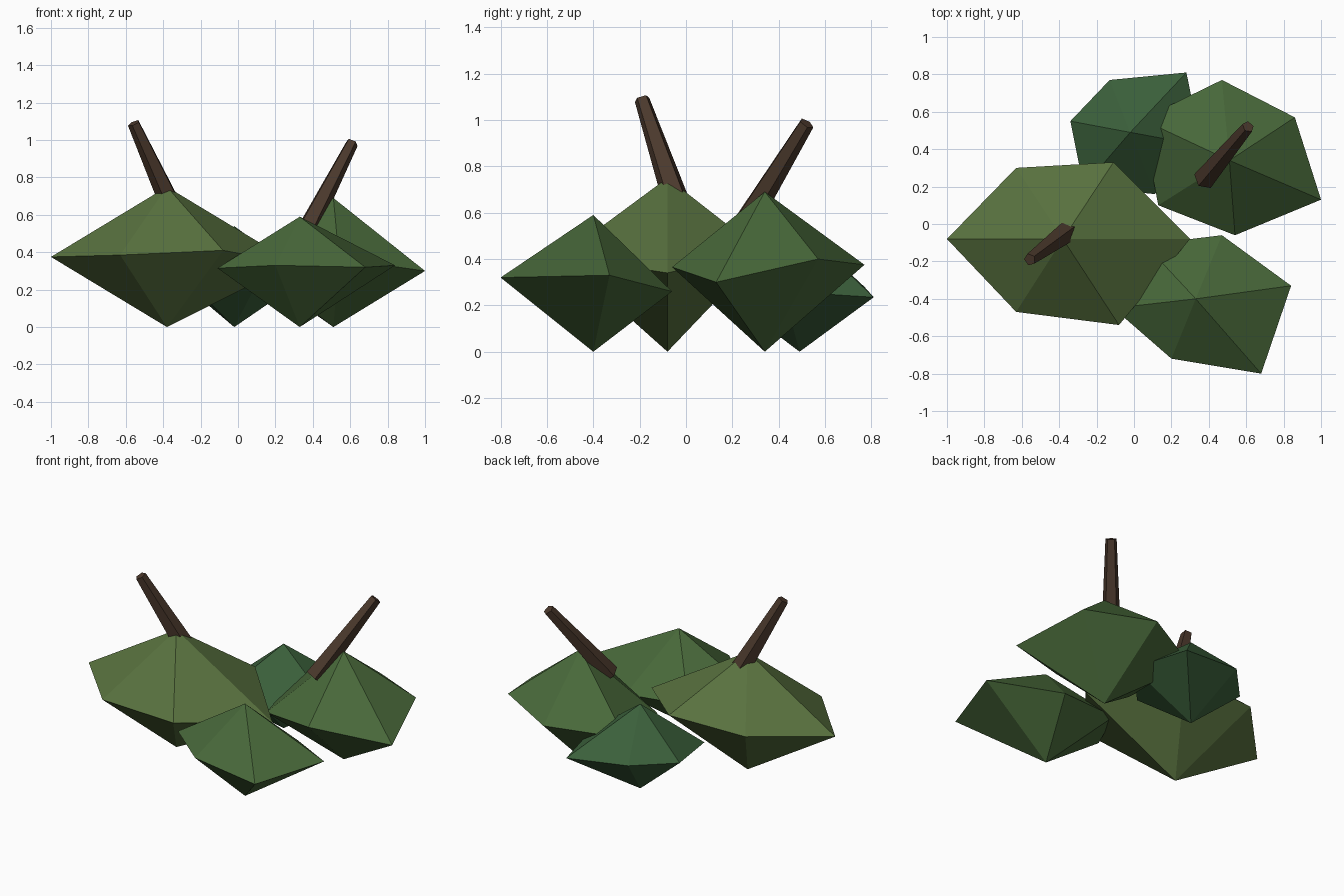
import bpy, bmesh
from mathutils import Vector

if "Cube" in bpy.data.objects:
    bpy.data.objects.remove(bpy.data.objects["Cube"])


def material(name, rgb):
    m = bpy.data.materials.new(name)
    m.diffuse_color = (*rgb, 1)
    m.use_nodes = True
    m.node_tree.nodes["Principled BSDF"].inputs["Base Color"].default_value = m.diffuse_color
    return m


def make_object(name, bm, mat):
    bmesh.ops.recalc_face_normals(bm, faces=bm.faces)
    mesh = bpy.data.meshes.new(name)
    bm.to_mesh(mesh)
    bm.free()
    mesh.materials.append(mat)
    ob = bpy.data.objects.new(name, mesh)
    bpy.context.collection.objects.link(ob)
    return ob


def leaf_clump(name, centre, height, rim, mat):
    """Six-sided double cone with an uneven rim, resting on its lower tip."""
    bm = bmesh.new()
    top = bm.verts.new((*centre, height))
    bottom = bm.verts.new((*centre, 0))
    ring = [bm.verts.new(p) for p in rim]
    for a, b in zip(ring, ring[1:] + ring[:1]):
        bm.faces.new((a, b, top))
        bm.faces.new((b, a, bottom))
    return make_object(name, bm, mat)


def twig(name, base, tip, r_base, r_tip, mat, sides=5):
    """Tapered prism running from base to tip."""
    base, tip = Vector(base), Vector(tip)
    axis = tip - base
    bm = bmesh.new()
    bmesh.ops.create_cone(bm, cap_ends=True, segments=sides,
                          radius1=r_base, radius2=r_tip, depth=axis.length)
    ob = make_object(name, bm, mat)
    ob.rotation_mode = 'QUATERNION'
    ob.rotation_quaternion = axis.to_track_quat('Z', 'Y')
    ob.location = (base + tip) / 2
    return ob


olive = material("olive_leaf", (0.10, 0.17, 0.05))
green = material("green_leaf", (0.065, 0.14, 0.042))
deep = material("deep_leaf", (0.045, 0.12, 0.045))
bark = material("bark", (0.07, 0.04, 0.025))

# Leaf clumps, rims listed counter-clockwise
leaf_clump("large_left_clump", (-0.38, -0.08), 0.75, [
    (0.30, -0.08, 0.34), (-0.11, 0.33, 0.43), (-0.63, 0.30, 0.42),
    (-1.0, -0.08, 0.375), (-0.63, -0.47, 0.385), (-0.08, -0.54, 0.41)], olive)
leaf_clump("right_back_clump", (0.51, 0.34), 0.69, [
    (1.0, 0.13, 0.30), (0.86, 0.57, 0.40), (0.47, 0.77, 0.375),
    (0.04, 0.56, 0.33), (0.13, 0.10, 0.29), (0.54, -0.06, 0.365)], green)
leaf_clump("right_front_clump", (0.33, -0.40), 0.59, [
    (0.84, -0.33, 0.33), (0.47, -0.06, 0.26), (0.06, -0.11, 0.28),
    (-0.11, -0.45, 0.315), (0.20, -0.72, 0.33), (0.68, -0.80, 0.32)], green)
leaf_clump("small_back_clump", (-0.02, 0.49), 0.54, [
    (0.36, 0.42, 0.26), (0.28, 0.81, 0.235), (-0.13, 0.77, 0.28),
    (-0.34, 0.55, 0.27), (-0.27, 0.20, 0.25), (0.11, 0.16, 0.25)], deep)

# Bare twigs poking out of the two tallest clumps
twig("left_twig", (-0.36, -0.045, 0.66), (-0.557, -0.19, 1.09), 0.06, 0.034, bark)
twig("right_twig", (0.375, 0.24, 0.53), (0.61, 0.52, 0.985), 0.06, 0.034, bark)
